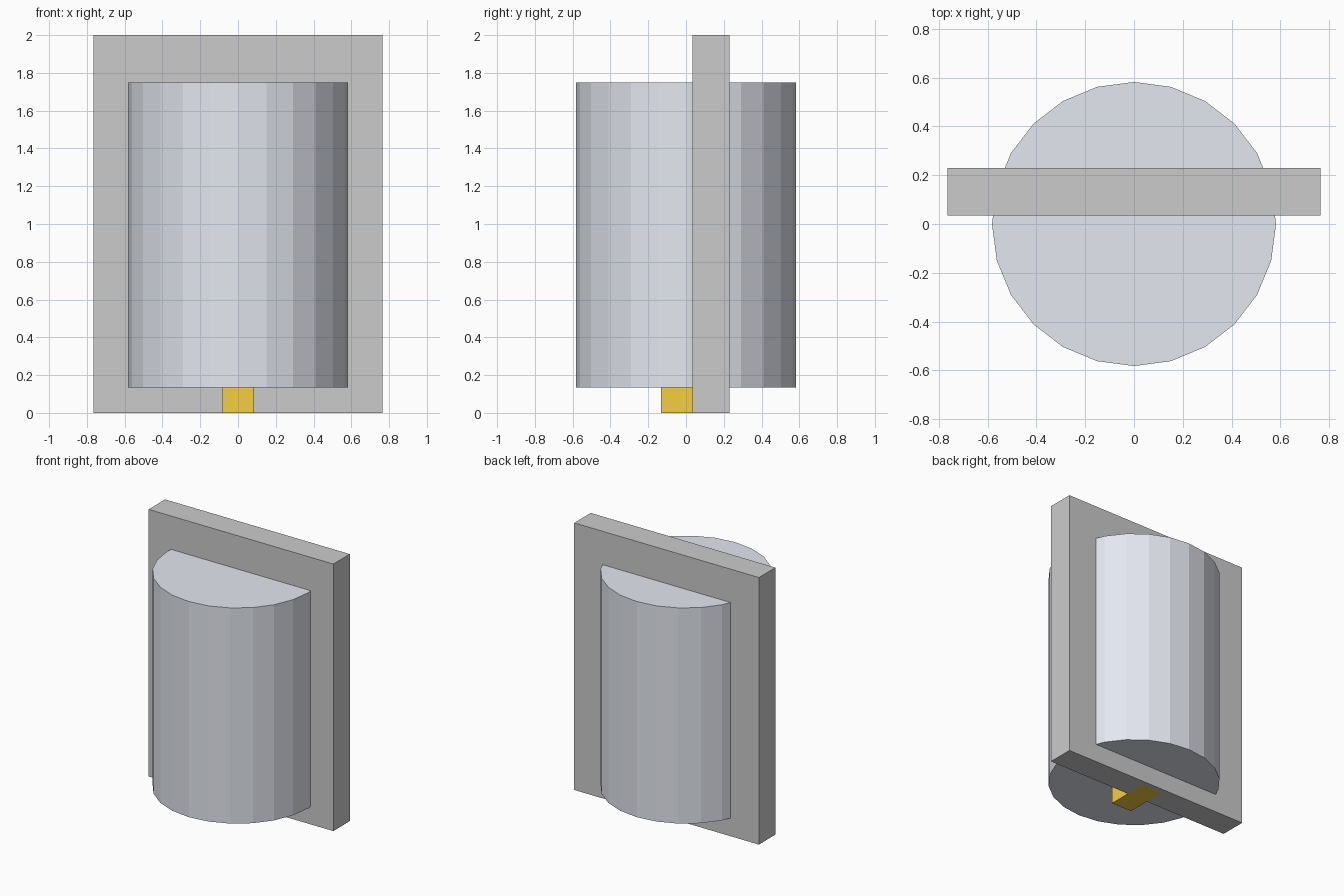
import bpy
import bmesh
from mathutils import Matrix

if "Cube" in bpy.data.objects:
    bpy.data.objects.remove(bpy.data.objects["Cube"])


def finish(name, bm, color=None):
    mesh = bpy.data.meshes.new(name)
    bm.to_mesh(mesh)
    bm.free()
    obj = bpy.data.objects.new(name, mesh)
    bpy.context.collection.objects.link(obj)
    if color:
        mat = bpy.data.materials.new(name + "_material")
        mat.diffuse_color = (*color, 1.0)
        mat.use_nodes = True
        mat.node_tree.nodes["Principled BSDF"].inputs["Base Color"].default_value = mat.diffuse_color
        mesh.materials.append(mat)
    return obj


def box(name, lo, hi, color=None):
    bm = bmesh.new()
    size = [b - a for a, b in zip(lo, hi)]
    mid = [(a + b) / 2 for a, b in zip(lo, hi)]
    bmesh.ops.create_cube(bm, size=1.0,
                          matrix=Matrix.Translation(mid) @ Matrix.Diagonal((*size, 1.0)))
    return finish(name, bm, color)


def cylinder(name, radius, z0, z1, sides, color=None):
    bm = bmesh.new()
    bmesh.ops.create_cone(bm, cap_ends=True, segments=sides, radius1=radius,
                          radius2=radius, depth=z1 - z0,
                          matrix=Matrix.Translation((0, 0, (z0 + z1) / 2)))
    return finish(name, bm, color)


# Upright slab that the drum passes through
box("panel", (-0.765, 0.035, 0.0), (0.765, 0.23, 2.0))

# 24-sided flat-shaded drum
cylinder("drum", 0.582, 0.135, 1.75, 24, (0.77, 0.80, 0.87))

# Small gold block under the drum, running back into the panel
box("base_block", (-0.083, -0.133, 0.0), (0.083, 0.19, 0.15), (0.92, 0.62, 0.05))
